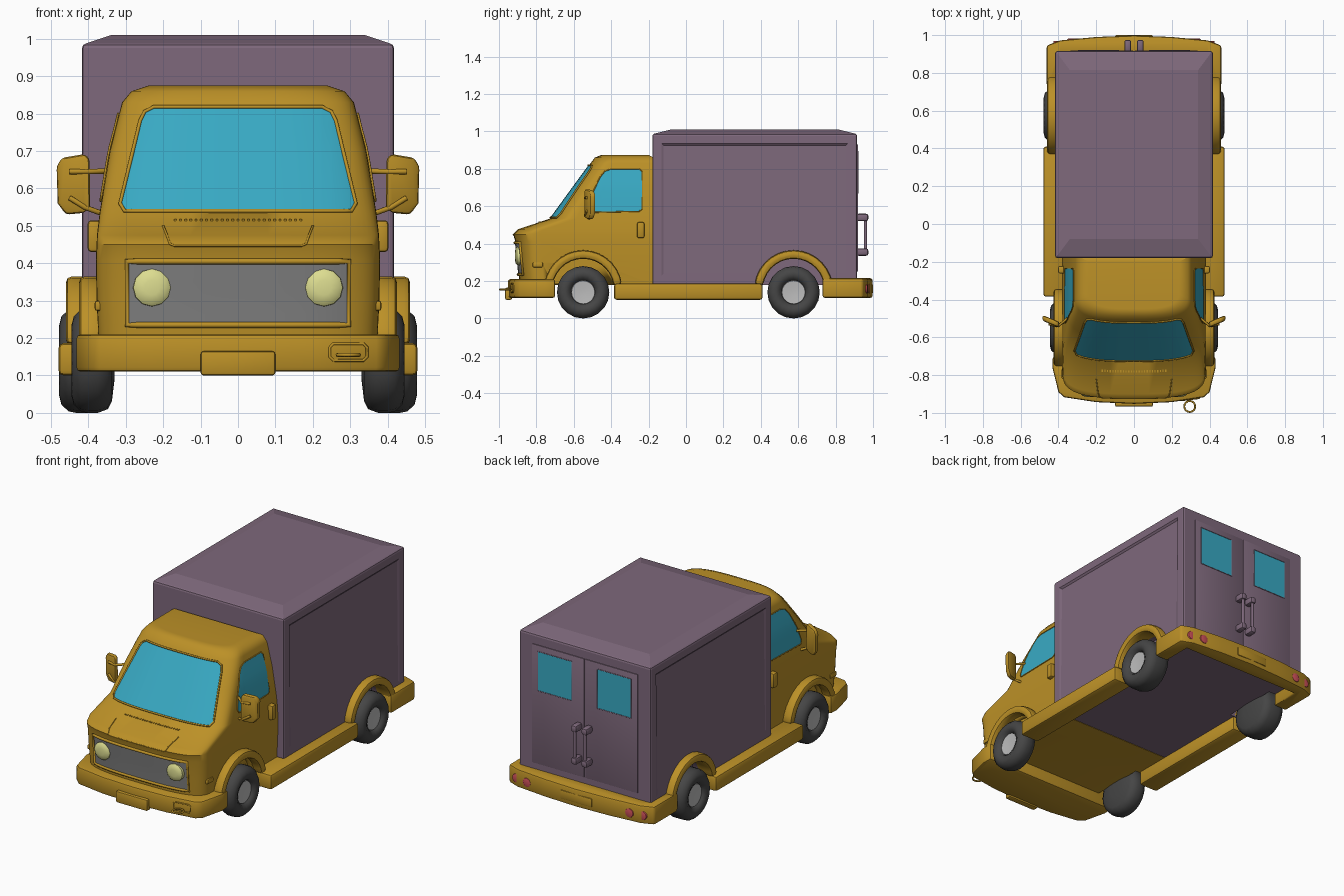
import bpy, bmesh
from math import sin, cos, pi, radians

if "Cube" in bpy.data.objects:
    bpy.data.objects.remove(bpy.data.objects["Cube"])


def material(name, *rgb):
    m = bpy.data.materials.new(name)
    m.diffuse_color = (*rgb, 1)
    m.use_nodes = True
    m.node_tree.nodes["Principled BSDF"].inputs["Base Color"].default_value = m.diffuse_color
    return m


OCHRE = material("ochre_paint", 0.50, 0.28, 0.02)
MAUVE = material("mauve_paint", 0.21, 0.14, 0.20)
GLASS = material("glass", 0.04, 0.40, 0.55)
GREY = material("grille_grey", 0.22, 0.22, 0.22)
RUBBER = material("rubber", 0.06, 0.06, 0.06)
STEEL = material("steel", 0.5, 0.5, 0.5)
LAMP = material("lamp", 0.72, 0.72, 0.28)
RED = material("red_lamp", 0.6, 0.08, 0.10)


def finish(name, bm, mat, angle=35):
    bmesh.ops.recalc_face_normals(bm, faces=bm.faces)
    me = bpy.data.meshes.new(name)
    bm.to_mesh(me)
    bm.free()
    ob = bpy.data.objects.new(name, me)
    bpy.context.collection.objects.link(ob)
    me.materials.append(mat)
    bpy.ops.object.select_all(action='DESELECT')
    ob.select_set(True)
    bpy.context.view_layer.objects.active = ob
    bpy.ops.object.shade_smooth_by_angle(angle=radians(angle))
    return ob


def loft(rings):
    bm = bmesh.new()
    vs = [[bm.verts.new(p) for p in r] for r in rings]
    n = len(vs[0])
    for a, b in zip(vs, vs[1:]):
        for i in range(n):
            j = (i + 1) % n
            bm.faces.new((a[i], a[j], b[j], b[i]))
    bm.faces.new(vs[0][::-1])
    bm.faces.new(vs[-1])
    bmesh.ops.recalc_face_normals(bm, faces=bm.faces)
    return bm


def bevel(bm, width, seg=2):
    bm.normal_update()
    edges = [e for e in bm.edges if e.calc_face_angle(0) > radians(35)]
    bmesh.ops.bevel(bm, geom=edges, offset=width, segments=seg, profile=0.5, affect='EDGES')


def prism(name, pts, axis, lo, hi, mat, bev=0.0):
    # outline in the plane across the axis, extruded from lo to hi
    place = {'x': lambda p, t: (t, *p), 'y': lambda p, t: (p[0], t, p[1]), 'z': lambda p, t: (*p, t)}[axis]
    bm = loft([[place(p, t) for p in pts] for t in (lo, hi)])
    if bev:
        bevel(bm, bev)
    return finish(name, bm, mat)


def block(name, x, y, z, mat, bev=0.0):
    return prism(name, [(x[0], y[0]), (x[1], y[0]), (x[1], y[1]), (x[0], y[1])], 'z', *z, mat, bev)


def lathe(name, prof, cy, cz, s, mat, seg=20):
    return finish(name, loft([[(s * x, cy + r * cos(2 * pi * i / seg), cz + r * sin(2 * pi * i / seg))
                               for i in range(seg)] for x, r in prof]), mat, 65)


def circle(cx, cy, r, n=12):
    return [(cx + r * cos(2 * pi * i / n), cy + r * sin(2 * pi * i / n)) for i in range(n)]


def tube(name, pts, r, mat, cyclic=False):
    cu = bpy.data.curves.new(name, 'CURVE')
    cu.dimensions = '3D'
    cu.bevel_depth, cu.bevel_resolution, cu.use_fill_caps = r, 2, True
    sp = cu.splines.new('POLY')
    sp.points.add(len(pts) - 1)
    for q, p in zip(sp.points, pts):
        q.co = (*p, 1)
    sp.use_cyclic_u = cyclic
    cu.materials.append(mat)
    bpy.context.collection.objects.link(bpy.data.objects.new(name, cu))


def lerp(table, t):
    for a, b in zip(table, table[1:]):
        if t <= b[0]:
            k = max(0, (t - a[0]) / (b[0] - a[0]))
            return [p + (q - p) * k for p, q in zip(a, b)][1:]
    return table[-1][1:]


# cab sections: height, half width, front y, depth of the rounded front
CAB = [(.18, .372, -.89, .13), (.30, .378, -.90, .13), (.41, .38, -.912, .14), (.45, .378, -.924, .14),
       (.475, .377, -.90, .14), (.535, .37, -.725, .14), (.70, .343, -.605, .13), (.83, .31, -.51, .12),
       (.86, .285, -.488, .12), (.875, .24, -.45, .10)]


def front(off):
    def f(x, z):
        hw, yf, d = lerp(CAB, z)
        return (x, yf + d * (1 - (1 - min(abs(x) / hw, 1) ** 3) ** (1 / 3)) - off, z)
    return f


def side(s, off):
    def f(y, z):
        hw, yf, d = lerp(CAB, z)
        t = min(max((yf + d - y) / d, 0), 1)
        return (s * (hw * (1 - t ** 3) ** (1 / 3) + off), y, z)
    return f


def patch(name, lower, upper, f, mat, trim_mat, trim=.006, rows=6):
    # panel that follows the surface f, between two outlines, with a trim round it
    a, b = lower[0][0], lower[-1][0]
    cols = sorted({round(c, 4) for c in [p[0] for p in lower + upper] + [a + (b - a) * i / 20 for i in range(21)]})
    lo, hi = [lerp(lower, c)[0] for c in cols], [lerp(upper, c)[0] for c in cols]
    bm = bmesh.new()
    g = [[bm.verts.new(f(c, l + (h - l) * k / rows)) for k in range(rows + 1)] for c, l, h in zip(cols, lo, hi)]
    for p, q in zip(g, g[1:]):
        for k in range(rows):
            bm.faces.new((p[k], q[k], q[k + 1], p[k + 1]))
    bmesh.ops.remove_doubles(bm, verts=bm.verts, dist=1e-5)
    finish(name, bm, mat)
    edge = [f(c, l) for c, l in zip(cols, lo)] + [f(c, h) for c, h in zip(cols[::-1], hi[::-1])]
    tube(name + "_trim", edge, trim, trim_mat, True)


# cab shell
rings = []
for i, (z, hw, yf, d) in enumerate(CAB):
    yb = -.20 if i == len(CAB) - 1 else -.175
    r = [(-hw, yb, z)]
    for k in range(33):
        a = -pi / 2 + pi * k / 32
        x = hw * abs(sin(a)) ** (2 / 3) * (1 if a > 0 else -1)
        r.append((x, yf + d * (1 - max(cos(a), 0) ** (2 / 3)), z))
    rings.append(r + [(hw, yb, z)])
cab = finish("cab", loft(rings), OCHRE)

# cargo box with low hipped roof and sunken side panels that fade out downwards
rings = [[(-x, y0, z), (x, y0, z), (x, y1, z), (-x, y1, z)] for z, x, y0, y1 in
         ((.18, .417, -.18, .915), (.985, .417, -.18, .915), (1.01, .34, -.08, .815))]
bm = loft(rings)
bevel(bm, .01)
bm.normal_update()
panels = [f for f in bm.faces if abs(f.normal.x) > .99 and f.calc_area() > .3]
for t in (.055, .015):
    bmesh.ops.inset_individual(bm, faces=panels, thickness=t)
for v in {v for f in panels for v in f.verts if v.co.z > .6}:
    v.co.x *= .98
box = finish("cargo_box", bm, MAUVE)
box.data.shade_flat()

# wheels, arches and wheel wells
for label, cy, out, flare in (("front", -.55, .445, .425), ("rear", .575, .478, .46)):
    for s, lr in ((1, "right"), (-1, "left")):
        tag = f"{label}_{lr}"
        tyre = [(out - .035, .062), (out - .012, .07), (out, .095), (out - .006, .118), (out - .025, .136),
                (out - .045, .14), (.375, .14), (.348, .13), (.337, .108), (.33, .05)]
        lathe(tag + "_tyre", tyre, cy, .14, s, RUBBER)
        lathe(tag + "_hub", [(out - .04, .066), (out - .02, .062), (out - .024, .02)], cy, .14, s, STEEL)
        arc = [radians(8 + 164 * i / 14) for i in range(15)]
        pts = [(cy + .21 * cos(a), .155 + .21 * sin(a)) for a in arc]
        pts += [(cy + .164 * cos(a), .155 + .164 * sin(a)) for a in arc[::-1]]
        prism(tag + "_arch", pts, 'x', *sorted((s * .36, s * flare)), OCHRE, .016)
        well = prism(tag + "_well_cutter", circle(cy, .155, .166, 28), 'x', *sorted((s * .338, s * .6)), RUBBER)
        well.hide_render = True
        well.display_type = 'WIRE'
        m = (cab if label == "front" else box).modifiers.new("well", 'BOOLEAN')
        m.object, m.operation, m.solver = well, 'DIFFERENCE', 'EXACT'
wn = cab.modifiers.new("normals", 'WEIGHTED_NORMAL')
wn.keep_sharp = True

# bumpers
half = [(.43, -.70), (.432, -.76), (.40, -.89), (.37, -.917), (.2, -.943)]
prism("front_bumper", half + [(0, -.952)] + [(-x, y) for x, y in half[::-1]], 'z', .11, .21, OCHRE, .012)
half = [(.38, .90), (.38, .73), (.462, .73), (.462, .945), (.39, .972), (.2, .99)]
prism("rear_bumper", half + [(0, .998)] + [(-x, y) for x, y in half[::-1]], 'z', .11, .215, OCHRE, .012)
block("front_plate", (-.1, .1), (-.967, -.93), (.1, .165), OCHRE, .008)
block("rear_plate", (-.10, .10), (.96, 1.0), (.135, .185), OCHRE, .006)
tube("tow_ring", [(x, y, .155) for x, y in circle(.295, -.966, .029, 16)], .005, OCHRE, True)
tube("tow_pocket", [(x, -.934 + (x - .25) * .12, z) for x, z in
                    ((.245, .15), (.255, .14), (.335, .14), (.345, .15), (.345, .175), (.335, .185), (.255, .185), (.245, .175))],
     .004, OCHRE, True)

# windscreen, grille and bonnet details
patch("windscreen", [(-.315, .56), (-.303, .54), (.303, .54), (.315, .56)],
      [(-.315, .56), (-.262, .78), (-.25, .805), (-.225, .818), (.225, .818), (.25, .805), (.262, .78), (.315, .56)],
      front(.004), GLASS, OCHRE, .005)
patch("grille", [(-.297, .235), (.297, .235)], [(-.297, .405), (.297, .405)], front(.003), GREY, OCHRE, .008)
half = [(.20, .50), (.19, .475), (.182, .452), (.17, .447), (.12, .447), (.06, .447)]
tube("bonnet_crease", [front(.001)(x, z) for x, z in half + [(-x, z) for x, z in half[::-1]]], .003, OCHRE)
for i in range(-12, 13):
    x, y, z = front(0)(i * .014, .515)
    block(f"bonnet_vent_{i + 12}", (x - .003, x + .003), (y - .004, y + .01), (z - .003, z + .003), OCHRE)

# parts on both sides of the truck
for s, lr in ((1, "right"), (-1, "left")):
    def sx(a, b):
        return tuple(sorted((s * a, s * b)))
    patch(lr + "_door_window", [(-.525, .585), (-.515, .567), (-.25, .573), (-.235, .585)],
          [(-.525, .585), (-.505, .66), (-.46, .755), (-.435, .787), (-.40, .80), (-.25, .80), (-.235, .785)],
          side(s, .003), GLASS, OCHRE, .003)
    block(lr + "_skirt", sx(.36, .48), (-.385, .41), (.10, .187), OCHRE, .014)
    block(lr + "_door_handle", sx(.365, .402), (-.262, -.222), (.43, .515), OCHRE, .01)
    block(lr + "_side_marker", sx(.345, .383), (-.82, -.765), (.273, .3), OCHRE, .006)
    # headlamp
    y = front(0)(.23, .335)[1]
    bm = loft([[(s * .23 + px, yy, .335 + pz) for px, pz in circle(0, 0, r)]
               for yy, r in ((y + .01, .051), (y - .01, .05), (y - .018, .04), (y - .022, .02))])
    finish(lr + "_headlamp", bm, LAMP)
    # mirror on two arms
    shape = [(.41, .535), (.46, .53), (.482, .56), (.485, .66), (.47, .682), (.41, .692), (.397, .68), (.395, .55)]
    mirror = prism(lr + "_mirror", [(s * x, z) for x, z in shape], 'y', -.53, -.50, OCHRE, .01)
    for v in mirror.data.vertices:
        v.co.y += (abs(v.co.x) - .44) * .4
    tube(lr + "_mirror_upper_arm", [(s * .33, -.48, .647), (s * .40, -.54, .645), (s * .45, -.53, .645)], .007, OCHRE)
    tube(lr + "_mirror_lower_arm", [(s * .355, -.51, .53), (s * .41, -.54, .55), (s * .45, -.53, .575)], .007, OCHRE)
    # rear door, its window and pull bar
    block(lr + "_rear_door", sx(.004, .335), (.90, .919), (.25, .93), MAUVE, .002)
    wx, flat = sx(.08, .295), lambda x, z: (x, .920, z)
    patch(lr + "_rear_window", [(wx[0], .67), (wx[1], .67)], [(wx[0], .895), (wx[1], .895)], flat, GLASS, MAUVE, .002, 1)
    tube(lr + "_pull_bar", [(s * .033, .96, .345), (s * .033, .96, .55)], .009, MAUVE)
    for k, z in enumerate((.355, .54)):
        block(f"{lr}_bar_mount_{k}", (s * .033 - .018, s * .033 + .018), (.912, .975), (z - .02, z + .02), MAUVE, .012)
    # tail lamps
    for k, (x, y) in enumerate(((.40, .964), (.325, .976))):
        prism(f"{lr}_tail_lamp_{k}", circle(s * x, .158, .026), 'y', y - .02, y + .006, RED, .004)
